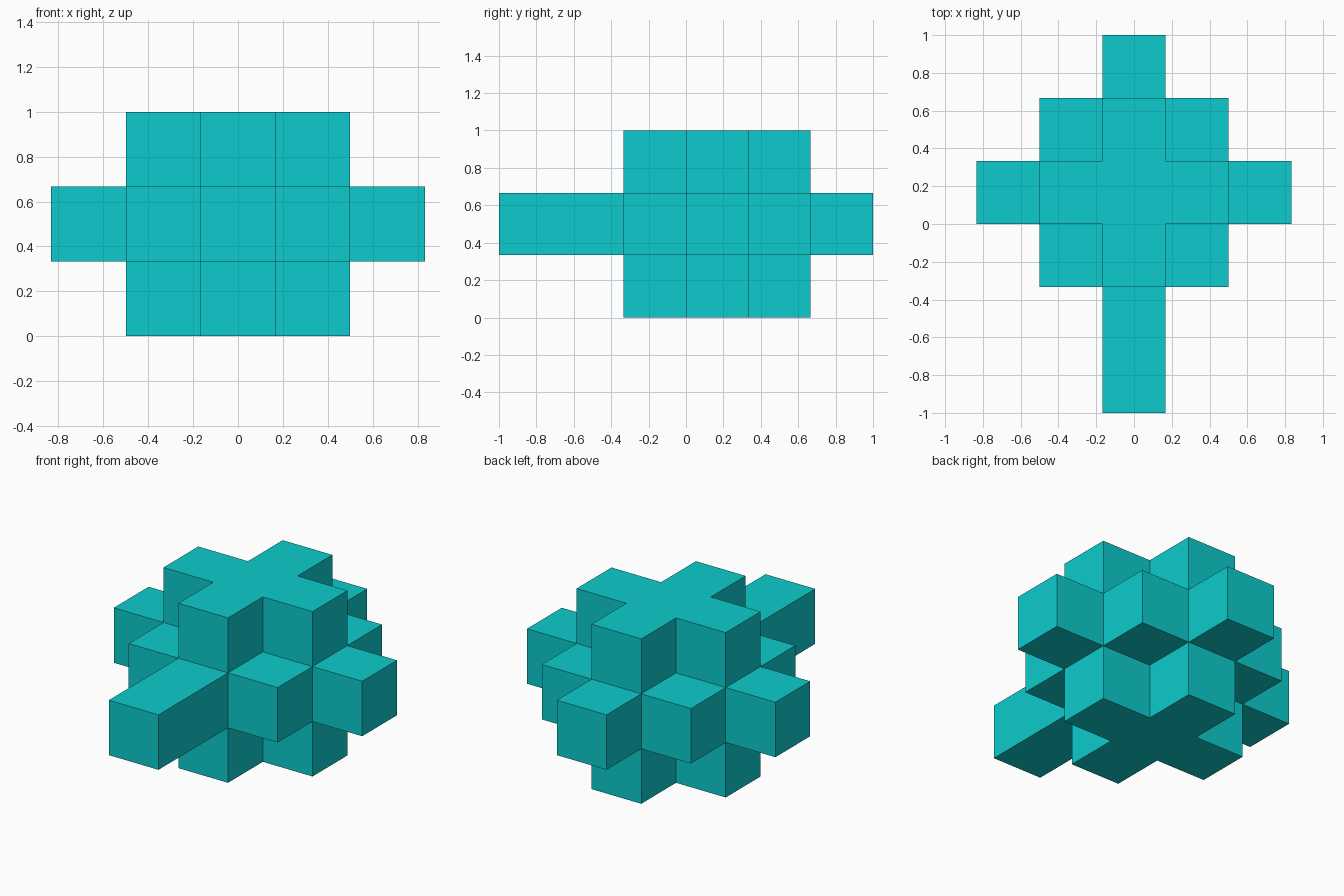
import bpy
import bmesh
from mathutils import Vector

default = bpy.data.objects.get("Cube")
if default:
    bpy.data.objects.remove(default, do_unlink=True)

UNIT = 1 / 3                       # edge of one block
CENTRE = Vector((0, UNIT / 2, UNIT * 1.5))

# Single turquoise material
turquoise = bpy.data.materials.new("turquoise")
turquoise.use_nodes = True
colour = (0.004, 0.6, 0.61, 1)
turquoise.diffuse_color = colour
turquoise.node_tree.nodes["Principled BSDF"].inputs["Base Color"].default_value = colour

# Full block core without its eight corners, plus a stub on each side
span = (-1, 0, 1)
cells = {(x, y, z) for x in span for y in span for z in span
         if abs(x) + abs(y) + abs(z) < 3}
cells |= {(x, y, 0) for x in span for y in span}
cells -= {(x, y, z) for x, y, z in cells if z and x and y}
for s in (-1, 1):
    cells |= {(2 * s, 0, 0), (0, 2 * s, 0)}
cells.add((0, -3, 0))              # longer front arm

# Keep only the exposed block faces, so the result is one clean shell
bm = bmesh.new()
for cell in cells:
    for axis in range(3):
        for side in (-1, 1):
            normal = Vector((0, 0, 0))
            normal[axis] = side
            if tuple(int(c) for c in Vector(cell) + normal) in cells:
                continue
            u = Vector((0, 0, 0))
            u[(axis + 1) % 3] = 1
            v = normal.cross(u)
            mid = Vector(cell) + normal / 2
            corners = [mid + (a * u + b * v) / 2
                       for a, b in ((-1, -1), (1, -1), (1, 1), (-1, 1))]
            bm.faces.new([bm.verts.new(CENTRE + p * UNIT) for p in corners])

# Weld the shell and merge coplanar faces
bmesh.ops.remove_doubles(bm, verts=bm.verts, dist=0.001)
bmesh.ops.recalc_face_normals(bm, faces=bm.faces)
bmesh.ops.dissolve_limit(bm, angle_limit=0.01, verts=bm.verts, edges=bm.edges)

mesh = bpy.data.meshes.new("block_cluster")
bm.to_mesh(mesh)
bm.free()
mesh.materials.append(turquoise)
cluster = bpy.data.objects.new("block_cluster", mesh)
bpy.context.collection.objects.link(cluster)
